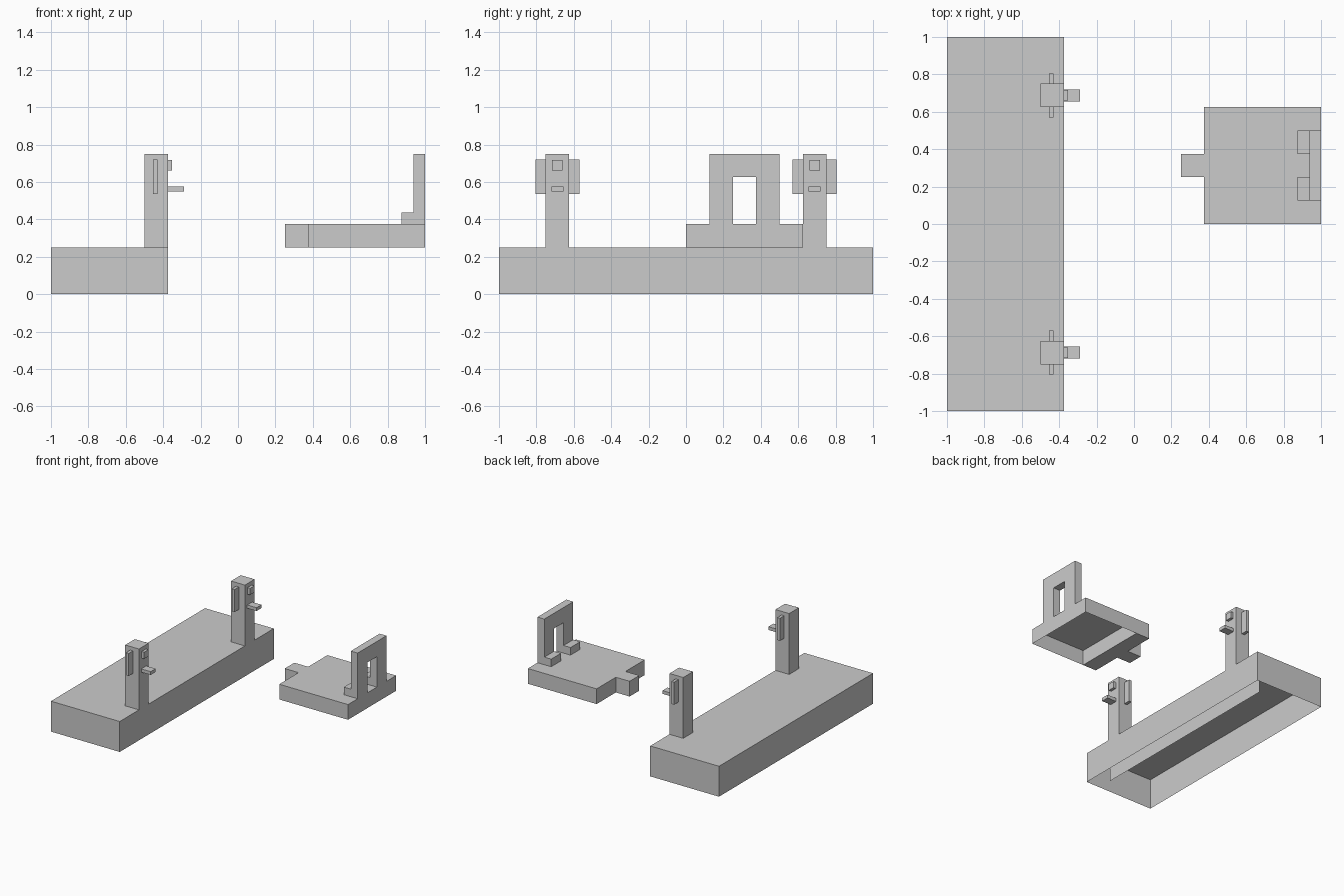
import bpy, bmesh
from mathutils import Vector

if "Cube" in bpy.data.objects:
    bpy.data.objects.remove(bpy.data.objects["Cube"])

SIDES = {'-x': (-1, 0, 0), '+x': (1, 0, 0), '-y': (0, -1, 0),
         '+y': (0, 1, 0), '-z': (0, 0, -1), '+z': (0, 0, 1)}


def box(name, x, y, z, omit=()):
    """Axis-aligned box given by ranges; sides listed in omit stay open."""
    bm = bmesh.new()
    bmesh.ops.create_cube(bm, size=1)
    bm.normal_update()
    drop = [f for f in bm.faces
            if any(f.normal.dot(Vector(SIDES[s])) > 0.9 for s in omit)]
    bmesh.ops.delete(bm, geom=drop, context='FACES')
    for v in bm.verts:
        v.co = Vector([r[0] if c < 0 else r[1] for c, r in zip(v.co, (x, y, z))])
    me = bpy.data.meshes.new(name)
    bm.to_mesh(me)
    bm.free()
    ob = bpy.data.objects.new(name, me)
    bpy.context.collection.objects.link(ob)
    return ob


# Long base block, hollow and open underneath, with an inner wall
box("base", (-1, -.375), (-1, 1), (0, .25), ['-z'])
box("base_inner_wall", (-.51, -.5), (-.875, .875), (0, .25),
    ['-x', '-y', '+y', '-z', '+z'])

# Two posts with side flaps, a square knob and a flat peg
for side, c in (("front", -.6875), ("back", .6875)):
    box(side + "_post", (-.5, -.375), (c - .0625, c + .0625), (.25, .75), ['-z'])
    box(side + "_outer_flap", (-.455, -.43), (c - .1175, c - .0625), (.535, .72), ['+y'])
    box(side + "_inner_flap", (-.455, -.43), (c + .0625, c + .1175), (.535, .72), ['-y'])
    box(side + "_knob", (-.375, -.352), (c - .028, c + .028), (.662, .716), ['-x'])
    box(side + "_peg", (-.375, -.29), (c - .032, c + .032), (.548, .575), ['-x'])

# Raised seat slab, open underneath, with a closed lip and a tongue
box("slab", (.375, 1), (0, .625), (.25, .375), ['-z'])
box("slab_lip", (.375, .5), (0, .625), (.25, .375), ['-x', '-y', '+y', '+z'])
box("tongue", (.25, .375), (.25, .375), (.25, .375), ['+x'])

# Arch: two legs and a lintel, one foot block in front of each leg
for side, y in (("front", (.125, .25)), ("back", (.375, .5))):
    box(side + "_arch_leg", (.9375, 1), y, (.375, .625), ['-z', '+z'])
    box(side + "_arch_foot", (.875, .9375), y, (.375, .4375), ['+x', '-z'])
lintel = box("arch_lintel", (.9375, 1), (.125, .5), (.625, .75))
